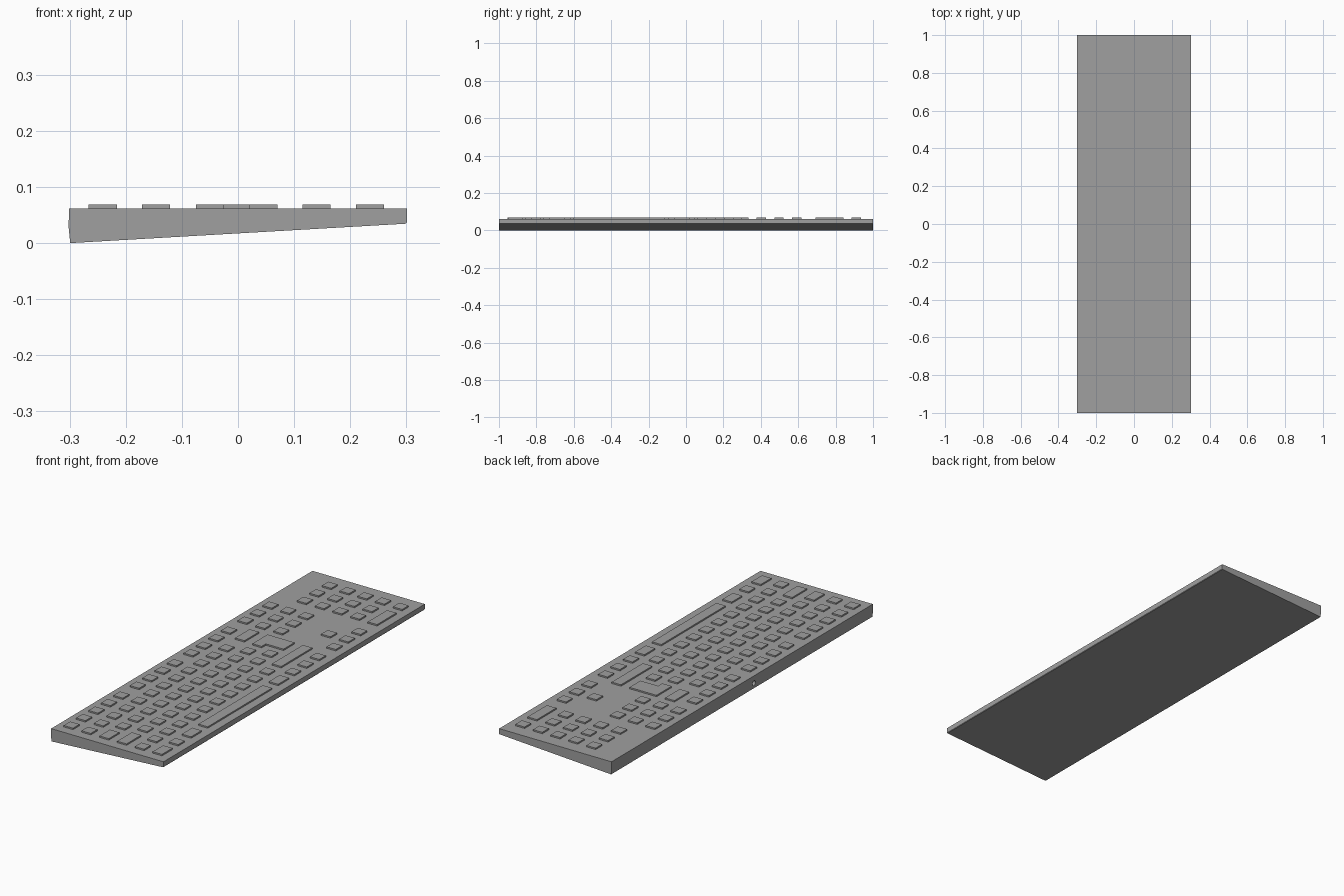
import bpy, bmesh
from mathutils import Matrix, Vector

cube = bpy.data.objects.get("Cube")
if cube:
    bpy.data.objects.remove(cube, do_unlink=True)

DECK, KEY_TOP = 0.0615, 0.0685
SIZE, PITCH = 0.05, 0.0953

grey = bpy.data.materials.new("keyboard_grey")
grey.use_nodes = True
colour = (0.35, 0.35, 0.35, 1)
grey.diffuse_color = colour
grey.node_tree.nodes["Principled BSDF"].inputs["Base Color"].default_value = colour


def make_object(name, bm):
    bmesh.ops.recalc_face_normals(bm, faces=bm.faces)
    mesh = bpy.data.meshes.new(name)
    bm.to_mesh(mesh)
    bm.free()
    mesh.materials.append(grey)
    obj = bpy.data.objects.new(name, mesh)
    bpy.context.collection.objects.link(obj)
    return obj


def add_prism(bm, points, offset):
    """Extrude a closed outline along an offset."""
    face = bm.faces.new([bm.verts.new(p) for p in points])
    out = bmesh.ops.extrude_face_region(bm, geom=[face], use_keep_orig=True)
    moved = [v for v in out["geom"] if isinstance(v, bmesh.types.BMVert)]
    bmesh.ops.translate(bm, verts=moved, vec=Vector(offset))


def add_key(bm, x, y0, y1):
    h = SIZE / 2
    corners = [(x - h, y0), (x + h, y0), (x + h, y1), (x - h, y1)]
    add_prism(bm, [(a, b, DECK - 0.002) for a, b in corners],
              (0, 0, KEY_TOP - DECK + 0.002))


# Wedge-shaped case, extruded along its length
bm = bmesh.new()
profile = [(-0.299, 0), (0.299, 0.0345), (0.301, 0.037), (0.301, DECK),
           (-0.301, DECK), (-0.302, 0.03)]
add_prism(bm, [(x, -1, z) for x, z in profile], (0, 2, 0))
case = make_object("case", bm)

# Round cable socket cut into the thick edge
bm = bmesh.new()
bmesh.ops.create_cone(bm, cap_ends=True, segments=16, radius1=0.012,
                      radius2=0.012, depth=0.04,
                      matrix=Matrix.Translation((-0.3, -0.09, 0.026))
                      @ Matrix.Rotation(1.5707963, 4, "Y"))
cutter = make_object("socket_cutter", bm)
cutter.hide_render = True
cutter.hide_set(True)
cut = case.modifiers.new("socket", "BOOLEAN")
cut.operation = "DIFFERENCE"
cut.solver = "EXACT"
cut.object = cutter

# Each row: x, runs of square keys (first centre, count), wide keys (start, end)
NUMPAD, NAV = (0.72, 3), (0.402, 3)
rows = {
    "function_keys": (-0.241, [(-0.929, 5), (-0.423, 4), (-0.011, 4), NAV], []),
    "number_keys": (-0.146, [(-0.929, 12), NAV, NUMPAD], [(0.222, 0.333)]),
    "upper_letter_keys": (-0.05, [(-0.804, 11), NAV, NUMPAD], [(-0.953, -0.873)]),
    "home_letter_keys": (0.045, [(-0.771, 11), NUMPAD], [(-0.953, -0.841)]),
    "lower_letter_keys": (0.14, [(-0.929, 11), (0.497, 1), NUMPAD], [(0.095, 0.333)]),
    "space_row_keys": (0.235, [(-0.804, 1), (0.085, 3), NAV, (0.91, 1)],
                       [(-0.953, -0.873), (-0.73, -0.65), (-0.603, -0.111),
                        (-0.064, 0.018), (0.693, 0.841)]),
}
for name, (x, runs, wide) in rows.items():
    bm = bmesh.new()
    for start, count in runs:
        for i in range(count):
            y = start + i * PITCH
            add_key(bm, x, y - SIZE / 2, y + SIZE / 2)
    for y0, y1 in wide:
        add_key(bm, x, y0, y1)
    make_object(name, bm)

# L-shaped enter key across two rows
bm = bmesh.new()
outline = [(-0.075, 0.217), (-0.025, 0.217), (-0.025, 0.249),
           (0.07, 0.249), (0.07, 0.333), (-0.075, 0.333)]
add_prism(bm, [(x, y, DECK - 0.002) for x, y in outline],
          (0, 0, KEY_TOP - DECK + 0.002))
make_object("enter_key", bm)
